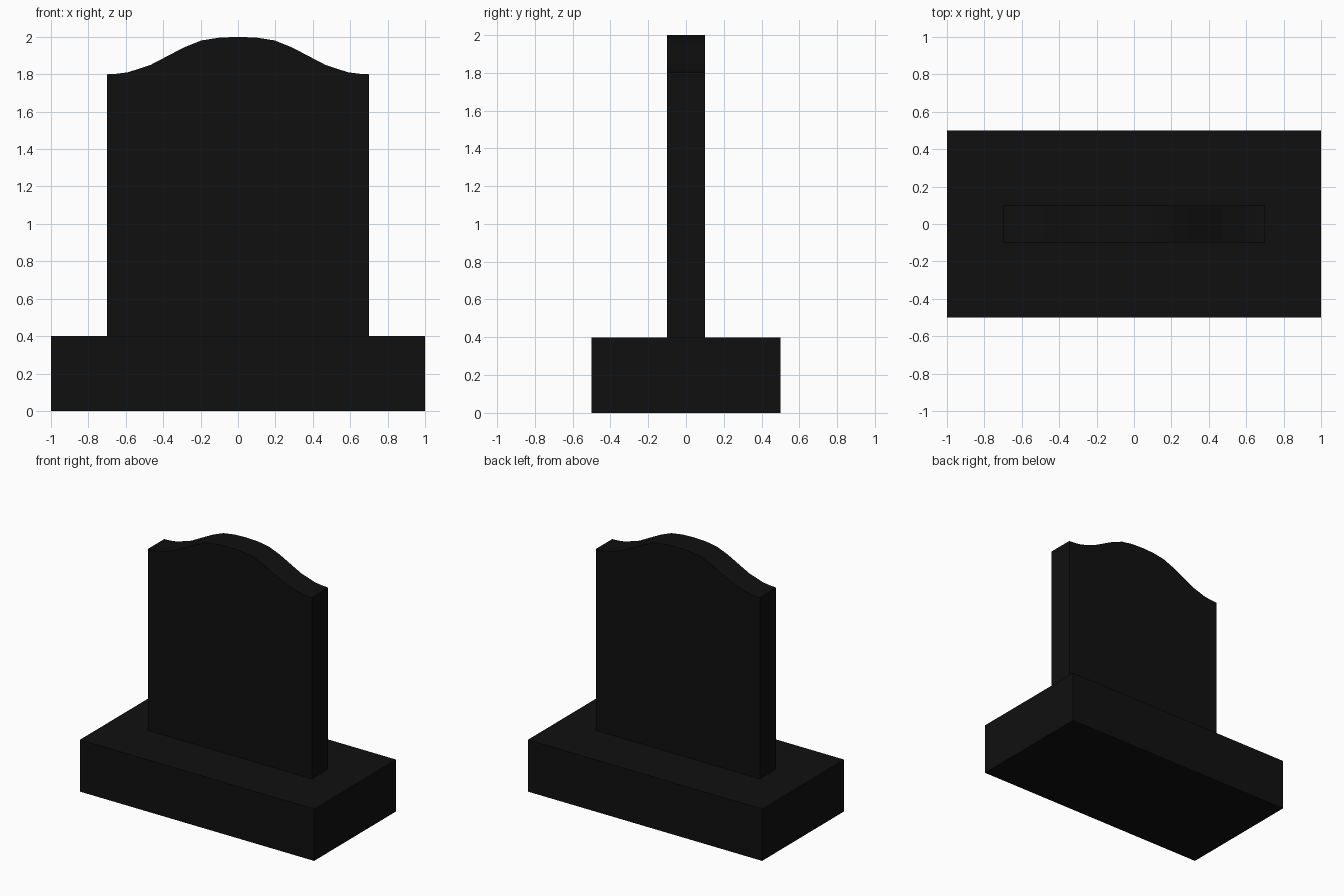
import bpy, bmesh

if "Cube" in bpy.data.objects:
    bpy.data.objects.remove(bpy.data.objects["Cube"])

stone = bpy.data.materials.new("black_stone")
stone.diffuse_color = (0.005, 0.005, 0.005, 1)
stone.use_nodes = True
stone.node_tree.nodes["Principled BSDF"].inputs["Base Color"].default_value = stone.diffuse_color


def extrude_outline(name, outline, depth):
    """Extrude an x/z outline along y, centred on y = 0."""
    bm = bmesh.new()
    face = bm.faces.new([bm.verts.new((x, -depth / 2, z)) for x, z in outline])
    ext = bmesh.ops.extrude_face_region(bm, geom=[face], use_keep_orig=True)
    moved = [g for g in ext["geom"] if isinstance(g, bmesh.types.BMVert)]
    bmesh.ops.translate(bm, verts=moved, vec=(0, depth, 0))
    bmesh.ops.recalc_face_normals(bm, faces=bm.faces)
    mesh = bpy.data.meshes.new(name)
    bm.to_mesh(mesh)
    bm.free()
    mesh.materials.append(stone)
    obj = bpy.data.objects.new(name, mesh)
    bpy.context.collection.objects.link(obj)
    return obj


# Plinth
extrude_outline("plinth", [(-1, 0), (1, 0), (1, 0.4), (-1, 0.4)], 1.0)

# Upright slab with a serpentine top, right half mirrored to the left
half = [(0.7, 0.4), (0.7, 1.8), (0.645, 1.803), (0.587, 1.811), (0.47, 1.849),
        (0.395, 1.888), (0.29, 1.943), (0.195, 1.981), (0.1, 1.996)]
outline = half + [(0, 2.0)] + [(-x, z) for x, z in reversed(half)]
extrude_outline("upright_slab", outline, 0.2)
